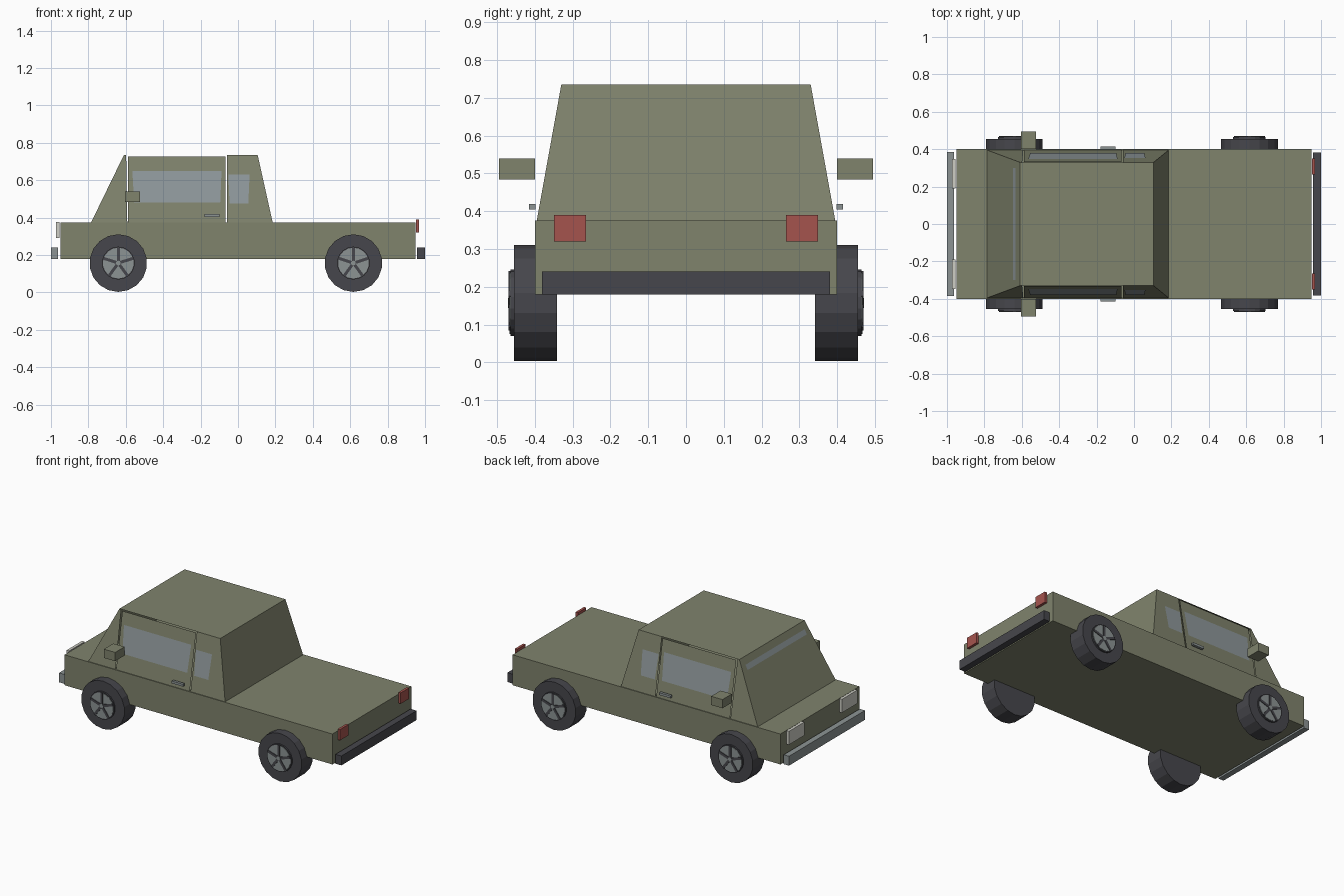
import bpy, bmesh, math
from mathutils import Matrix, Vector

if "Cube" in bpy.data.objects:
    bpy.data.objects.remove(bpy.data.objects["Cube"])


def mat(name, r, g, b):
    m = bpy.data.materials.new(name)
    m.diffuse_color = (r, g, b, 1)
    m.use_nodes = True
    m.node_tree.nodes["Principled BSDF"].inputs["Base Color"].default_value = m.diffuse_color
    return m


OLIVE = mat("olive paint", 0.215, 0.228, 0.152)
DARK = mat("dark rubber", 0.062, 0.062, 0.072)
GLASS = mat("window glass", 0.275, 0.314, 0.328)
METAL = mat("grey metal", 0.262, 0.295, 0.295)
RED = mat("tail light red", 0.376, 0.088, 0.076)
WHITE = mat("head light white", 0.62, 0.62, 0.56)


def finish(name, bm, material):
    me = bpy.data.meshes.new(name)
    bm.to_mesh(me)
    bm.free()
    me.materials.append(material)
    ob = bpy.data.objects.new(name, me)
    bpy.context.collection.objects.link(ob)
    return ob


def box(name, x, y, z, material):
    bm = bmesh.new()
    size = [b - a for a, b in (x, y, z)]
    mid = [(a + b) / 2 for a, b in (x, y, z)]
    bmesh.ops.create_cube(bm, size=1,
                          matrix=Matrix.Translation(mid) @ Matrix.Diagonal((*size, 1)))
    return finish(name, bm, material)


def panel(name, points, material, outward):
    """Flat panel facing the outward direction."""
    bm = bmesh.new()
    f = bm.faces.new([bm.verts.new(p) for p in points])
    f.normal_update()
    if f.normal.dot(Vector(outward)) < 0:
        f.normal_flip()
    return finish(name, bm, material)


def disc(name, x, z, y0, y1, r, n, material):
    """Cylinder along y."""
    bm = bmesh.new()
    m = Matrix.Translation((x, (y0 + y1) / 2, z)) @ Matrix.Rotation(math.pi / 2, 4, 'X')
    bmesh.ops.create_cone(bm, cap_ends=True, segments=n, radius1=r, radius2=r,
                          depth=abs(y1 - y0), matrix=m)
    return finish(name, bm, material)


# lower body
box("lower_body", (-0.95, 0.95), (-0.4, 0.4), (0.18, 0.375), OLIVE)

# cabin shell
Z0, Z1, Y0, Y1 = 0.375, 0.735, 0.395, 0.33
panel("roof", [(-0.61, -Y1, Z1), (0.105, -Y1, Z1), (0.105, Y1, Z1), (-0.61, Y1, Z1)],
      OLIVE, (0, 0, 1))
panel("cabin_front", [(-0.785, -Y0, Z0), (-0.785, Y0, Z0), (-0.61, Y1, Z1), (-0.61, -Y1, Z1)],
      OLIVE, (-1, 0, 0))
panel("cabin_back", [(0.185, -Y0, Z0), (0.185, Y0, Z0), (0.105, Y1, Z1), (0.105, -Y1, Z1)],
      OLIVE, (1, 0, 0))


def side_panel(name, s, xz, material, lift=0.0):
    """Panel lying on the sloping cabin side."""
    pts = [(x, s * (Y0 + (Y1 - Y0) * (z - Z0) / (Z1 - Z0) + lift), z) for x, z in xz]
    panel(name, pts, material, (0, s, 0))


for s, side in ((-1, "near"), (1, "far")):
    side_panel(side + "_front_pillar", s,
               [(-0.785, Z0), (-0.592, Z0), (-0.598, Z1), (-0.61, Z1)], OLIVE)
    side_panel(side + "_door", s,
               [(-0.588, Z0), (-0.066, Z0), (-0.066, 0.727), (-0.588, 0.727)], OLIVE)
    side_panel(side + "_rear_quarter", s,
               [(-0.06, Z0), (0.185, Z0), (0.105, Z1), (-0.06, Z1)], OLIVE)
    side_panel(side + "_door_window", s,
               [(-0.555, 0.48), (-0.095, 0.48), (-0.088, 0.65), (-0.565, 0.65)], GLASS, 0.003)
    side_panel(side + "_rear_window", s,
               [(-0.045, 0.475), (0.055, 0.475), (0.062, 0.63), (-0.052, 0.63)], GLASS, 0.003)

    # mirrors and door handles
    box(side + "_mirror", (-0.605, -0.525), sorted((s * 0.4, s * 0.495)), (0.484, 0.54), OLIVE)
    box(side + "_door_handle", (-0.18, -0.1), sorted((s * 0.398, s * 0.415)), (0.404, 0.419), METAL)

    # lights
    box(side + "_head_light", (-0.973, -0.955), sorted((s * 0.19, s * 0.347)), (0.292, 0.378), WHITE)
    box(side + "_tail_light", (0.953, 0.969), sorted((s * 0.265, s * 0.35)), (0.32, 0.39), RED)

    # wheels: tyre, hub drum, rim face, five spokes
    for x, end in ((-0.64, "front"), (0.617, "rear")):
        zc = 0.157
        n = side + "_" + end
        disc(n + "_tyre", x, zc, s * 0.342, s * 0.455, 0.154, 18, DARK)
        disc(n + "_hub_drum", x, zc, s * 0.45, s * 0.464, 0.088, 18, DARK)
        disc(n + "_rim", x, zc, s * 0.455, s * 0.4665, 0.082, 18, METAL)
        bm = bmesh.new()
        for i in range(5):
            m = (Matrix.Translation((x, s * 0.462, zc))
                 @ Matrix.Rotation(math.tau * i / 5, 4, 'Y')
                 @ Matrix.Translation((0, 0, 0.046))
                 @ Matrix.Diagonal((0.016, 0.016, 0.076, 1)))
            bmesh.ops.create_cube(bm, size=1, matrix=m)
        finish(n + "_spokes", bm, DARK)
        disc(n + "_hub_cap", x, zc, s * 0.46, s * 0.471, 0.013, 10, METAL)

# windscreen strip just above the sloping front panel
strip = [(-0.785 + 0.175 * (z - Z0) / (Z1 - Z0) - 0.003, y, z + 0.001)
         for y, z in ((-0.3, 0.665), (0.3, 0.665), (0.3, 0.695), (-0.3, 0.695))]
panel("windscreen_strip", strip, GLASS, (-1, 0, 0))

# bumpers
box("front_bumper", (-1.0, -0.963), (-0.385, 0.385), (0.18, 0.24), METAL)
box("rear_bumper", (0.958, 1.0), (-0.381, 0.381), (0.18, 0.24), DARK)
